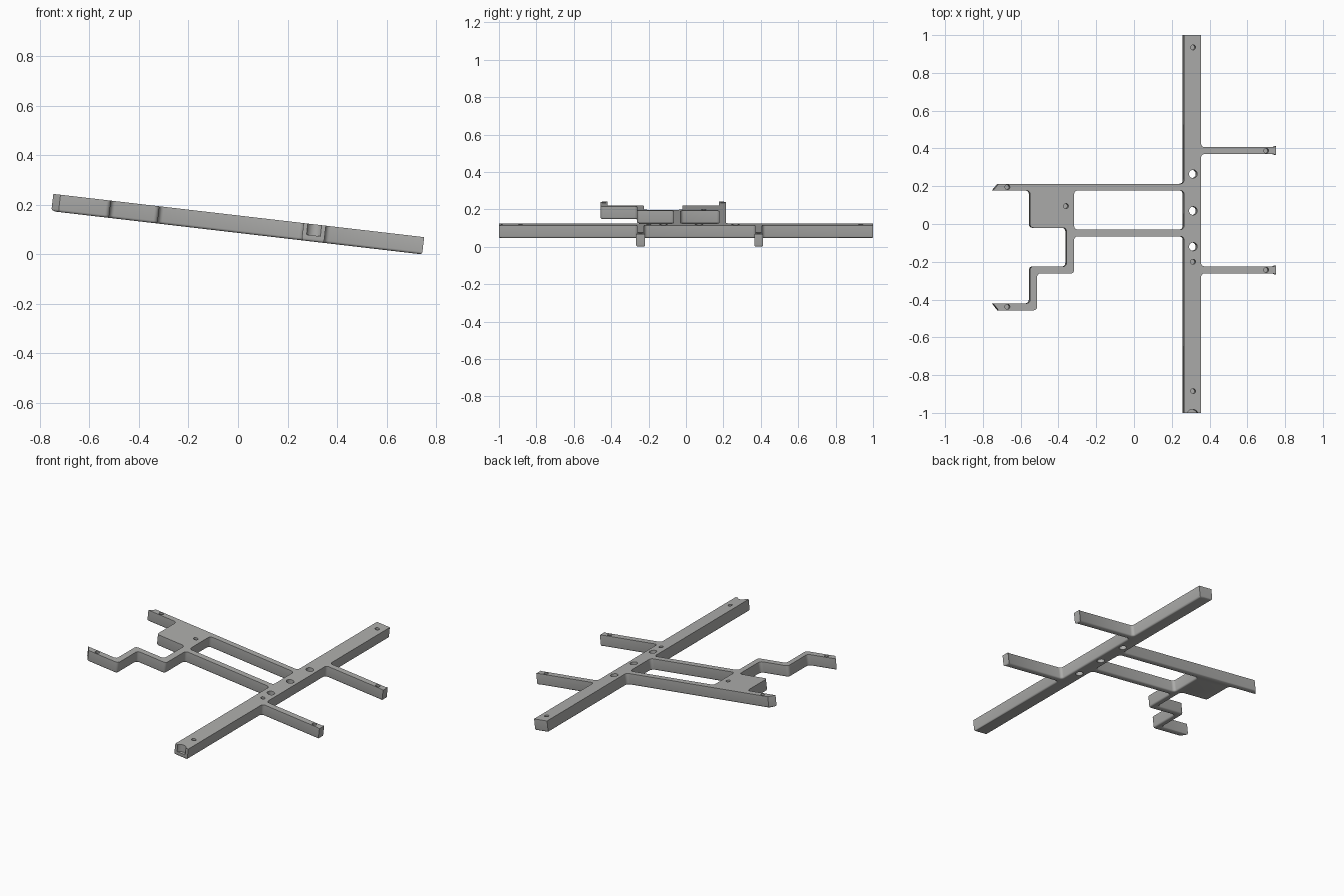
import bpy, bmesh, math
from mathutils import Vector, Matrix

if "Cube" in bpy.data.objects:
    bpy.data.objects.remove(bpy.data.objects["Cube"], do_unlink=True)

THICK, TILT, SHIFT = 0.07, math.radians(6.65), 0.004

grey = bpy.data.materials.new("plain grey")
grey.use_nodes = True
grey.diffuse_color = (0.42, 0.42, 0.41, 1)
grey.node_tree.nodes["Principled BSDF"].inputs["Base Color"].default_value = grey.diffuse_color


def plan(x, y):
    """Plan position carried onto the sloping plane."""
    return Vector(((x - SHIFT) / math.cos(TILT), y))


def rounded(points, radius=0.018, steps=4):
    """Round every corner except those at the arm and bar ends."""
    pts, out = [plan(*p) for p in points], []
    for i, p in enumerate(pts):
        a, b = pts[i - 1] - p, pts[(i + 1) % len(pts)] - p
        if abs(p.x) > 0.7 or abs(p.y) > 0.99:
            out.append(p)
            continue
        r = min(radius, 0.45 * a.length, 0.45 * b.length)
        a, b = a.normalized() * r, b.normalized() * r
        for k in range(steps + 1):
            t = k / steps * math.pi / 2
            out.append(p + a * (1 - math.sin(t)) + b * (1 - math.cos(t)))
    return out


def inset(pts, d):
    """Shift a loop towards its left-hand side."""
    out = []
    for i, p in enumerate(pts):
        e, f = (p - pts[i - 1]).normalized(), (pts[(i + 1) % len(pts)] - p).normalized()
        n, m = Vector((-e.y, e.x)), Vector((-f.y, f.x))
        out.append(p + (n + m) * (d / (1 + n.dot(m))))
    return out


# Frame outline, running anticlockwise from the front of the cross bar
outline = [
    (.265, -1), (.355, -1), (.355, -.262), (.738, -.262), (.752, -.267),
    (.752, -.219), (.738, -.224), (.355, -.224), (.355, .37), (.738, .37),
    (.752, .365), (.752, .412), (.738, .407), (.355, .407), (.355, 1),
    (.265, 1), (.265, .213), (-.717, .213), (-.746, .177), (-.55, .177),
    (-.55, -.02), (-.357, -.02), (-.357, -.225), (-.55, -.225), (-.55, -.42),
    (-.746, -.42), (-.717, -.457), (-.513, -.457), (-.513, -.262),
    (-.317, -.262), (-.317, -.066), (.265, -.066)]
opening = [(-.317, .177), (.265, .177), (.265, -.029), (-.317, -.029)]

# Stack of loops: straight wall, then a small rounded bottom edge
EDGE = 0.01
levels = [(0, 0)]
for k in range(4):
    a = k / 3 * math.pi / 2
    levels.append((EDGE * (1 - math.cos(a)), EDGE - THICK - EDGE * math.sin(a)))

bm = bmesh.new()
cap_edges = {0: [], len(levels) - 1: []}
for loop in (rounded(outline), rounded(opening)):
    rings = [[bm.verts.new((p.x, p.y, z)) for p in inset(loop, d)] for d, z in levels]
    n = len(loop)
    for upper, lower in zip(rings, rings[1:]):
        for i in range(n):
            j = (i + 1) % n
            bm.faces.new((upper[i], lower[i], lower[j], upper[j]))
    for level, edges in cap_edges.items():
        edges += [bm.edges.get((rings[level][i], rings[level][(i + 1) % n])) for i in range(n)]
for edges in cap_edges.values():
    bmesh.ops.triangle_fill(bm, edges=edges, use_beauty=True)
bmesh.ops.recalc_face_normals(bm, faces=bm.faces)
mesh = bpy.data.meshes.new("frame")
bm.to_mesh(mesh)
bm.free()
mesh.materials.append(grey)
frame = bpy.data.objects.new("frame", mesh)
bpy.context.collection.objects.link(frame)

# Holes: (positions, radius, depth)
through = [(.313, y) for y in (.265, .07, -.12)]
blind = [(.313, .935), (.313, -.2), (.313, -.885), (.7, .388), (.7, -.243),
         (-.36, .095), (-.67, .195), (-.67, -.438)]
end_scoop = [(.31, -1.012)]
bm = bmesh.new()
for spots, radius, depth in ((through, .022, .1), (blind, .013, .045), (end_scoop, .031, .045)):
    for x, y in spots:
        p = plan(x, y)
        bmesh.ops.create_cone(bm, cap_ends=True, segments=24, radius1=radius, radius2=radius,
                              depth=depth + .02,
                              matrix=Matrix.Translation((p.x, p.y, .01 - depth / 2)))
cut_mesh = bpy.data.meshes.new("hole_cutters")
bm.to_mesh(cut_mesh)
bm.free()
cut_mesh.materials.append(grey)
cutters = bpy.data.objects.new("hole_cutters", cut_mesh)
cutters.hide_render = True
bpy.context.collection.objects.link(cutters)

bpy.ops.object.select_all(action='DESELECT')
bpy.context.view_layer.objects.active = frame
frame.select_set(True)
cut = frame.modifiers.new("holes", 'BOOLEAN')
cut.operation, cut.solver, cut.object = 'DIFFERENCE', 'EXACT', cutters
bpy.ops.object.modifier_apply(modifier=cut.name)
bpy.data.objects.remove(cutters, do_unlink=True)
bpy.ops.object.shade_smooth_by_angle(angle=math.radians(35))

# Tilt the finished frame and rest its low end on the ground
frame.rotation_euler = (0, TILT, 0)
frame.location = (SHIFT, 0, 0)
bpy.context.view_layer.update()
frame.location.z = -min((frame.matrix_world @ v.co).z for v in frame.data.vertices)
